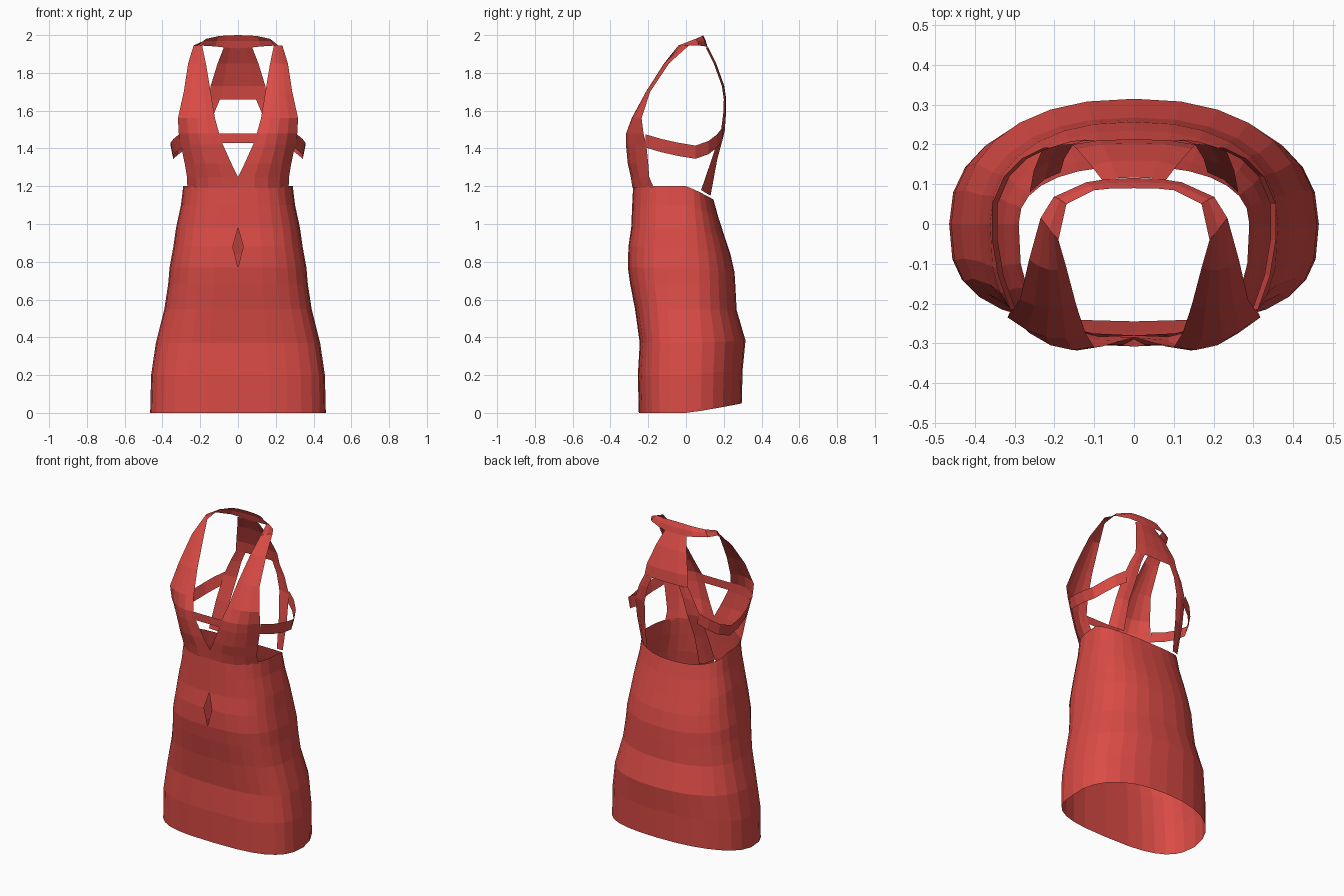
import bpy, bmesh, math

red = bpy.data.materials.new("dress red")
red.diffuse_color = (0.70, 0.07, 0.06, 1)


def sheet(name, rows, mirror=True):
    """Cloth sheet through rows of points, optionally mirrored over x = 0."""
    bm = bmesh.new()
    for s in ((1, -1) if mirror else (1,)):
        g = [[bm.verts.new((s * x, y, z)) for x, y, z in r] for r in rows]
        for a, b in zip(g, g[1:]):
            for i in range(len(a) - 1):
                q = (a[i], a[i + 1], b[i + 1], b[i])
                bm.faces.new(q if s > 0 else q[::-1])
    bmesh.ops.remove_doubles(bm, verts=bm.verts, dist=0.0005)
    me = bpy.data.meshes.new(name)
    bm.to_mesh(me)
    bm.free()
    me.materials.append(red)
    ob = bpy.data.objects.new(name, me)
    bpy.context.collection.objects.link(ob)
    return ob


def bowed(a, m, b, n=4):
    """Points on a quadratic curve through a, m and b."""
    out = []
    for i in range(n + 1):
        t = i / n
        ka, km, kb = (1 - t) * (1 - 2 * t), 4 * t * (1 - t), t * (2 * t - 1)
        out.append(tuple(ka * p + km * q + kb * r for p, q, r in zip(a, m, b)))
    return out


# Skirt and waist: height, half width, front depth, back depth
profile = [(0, .465, .25, .295), (.2, .46, .255, .30), (.37, .435, .245, .315),
           (.55, .39, .27, .268), (.68, .37, .295, .262), (.77, .362, .308, .257),
           (.88, .342, .305, .235), (.98, .328, .29, .205), (1.1, .302, .285, .17),
           (1.2, .29, .28, .145)]
SIDES = 28
rows = []
for z, w, yf, yb in profile:
    row = []
    for i in range(SIDES + 1):
        a = -math.pi / 2 + 2 * math.pi * i / SIDES
        c, s = math.cos(a), math.sin(a)
        p = 2 / 2.9 if s < 0 else 2 / 2.3
        x = math.copysign(abs(c) ** p, c) * w if abs(c) > 1e-6 else 0
        y = math.copysign(abs(s) ** p, s) * (yf if s < 0 else yb)
        if i in (0, SIDES) and z == .88:      # open slit at the front seam
            x = .028 if i == 0 else -.028
        # hem lifts and waist edge dips towards the back
        row.append((x, y, z + max(0, s) * (.05 - .12 * z / 1.2)))
    rows.append(row)
sheet("skirt_and_waist", rows, mirror=False)

# Front bodice running up into the shoulder straps: z, inner, middle, outer
bodice = [(1.19, (0, -.28), (.16, -.266), (.268, -.17)),
          (1.25, (0, -.285), (.16, -.28), (.27, -.195)),
          (1.32, (.035, -.295), (.175, -.297), (.282, -.20)),
          (1.42, (.08, -.308), (.20, -.305), (.303, -.21)),
          (1.48, (.10, -.31), (.21, -.305), (.314, -.225)),
          (1.56, (.122, -.275), (.22, -.285), (.318, -.235)),
          (1.70, (.145, -.205), (.215, -.212), (.287, -.19)),
          (1.85, (.17, -.11), (.215, -.115), (.264, -.09)),
          (1.945, (.19, -.04), (.213, -.012), (.235, .015))]
sheet("front_bodice", [bowed(*((x, y, z) for x, y in pts)) for z, *pts in bodice])

# Straight band across the neckline
sheet("front_band", [[(0, -.312, z), (.06, -.312, z), (.13, -.312, z)]
                     for z in (1.43, 1.48)])

# Collar around the back of the neck
sheet("collar", [[(.19, -.04, 1.945), (.213, -.012, 1.945), (.235, .015, 1.945)],
                 [(.17, .05, 1.98), (.187, .062, 1.967), (.202, .068, 1.945)],
                 [(.10, .085, 1.995), (.112, .097, 1.97), (.12, .105, 1.94)],
                 [(.06, .089, 1.998), (.068, .103, 1.97), (.075, .112, 1.935)],
                 [(0, .09, 2.0), (0, .105, 1.97), (0, .116, 1.93)]])

# Flared panel on the upper back
sheet("back_panel", [[(0, y + .005, z), (w * .55, y + .003, z), (w, y - .008, z)]
                     for z, w, y in ((1.935, .075, .112), (1.85, .108, .155),
                                     (1.73, .145, .198), (1.66, .155, .208))])

# Straps from the panel down to the waist
sheet("back_strap", [[(.095, .211, 1.66), (.13, .208, 1.66), (.155, .20, 1.66)],
                     [(.125, .212, 1.59), (.16, .208, 1.59), (.192, .198, 1.59)],
                     [(.15, .205, 1.49), (.19, .198, 1.49), (.232, .185, 1.49)],
                     [(.175, .165, 1.34), (.215, .155, 1.34), (.252, .135, 1.34)],
                     [(.185, .13, 1.15), (.225, .112, 1.16), (.262, .08, 1.18)]])

# Side straps bridging the armholes
side = [(.305, -.215, 1.44), (.335, -.13, 1.415), (.35, -.04, 1.395), (.35, .05, 1.38),
        (.32, .12, 1.405), (.275, .165, 1.44), (.22, .192, 1.475)]
sheet("side_strap", [[(x - .007, y, z - .035), (x + .007, y, z + .035)]
                     for x, y, z in side])
